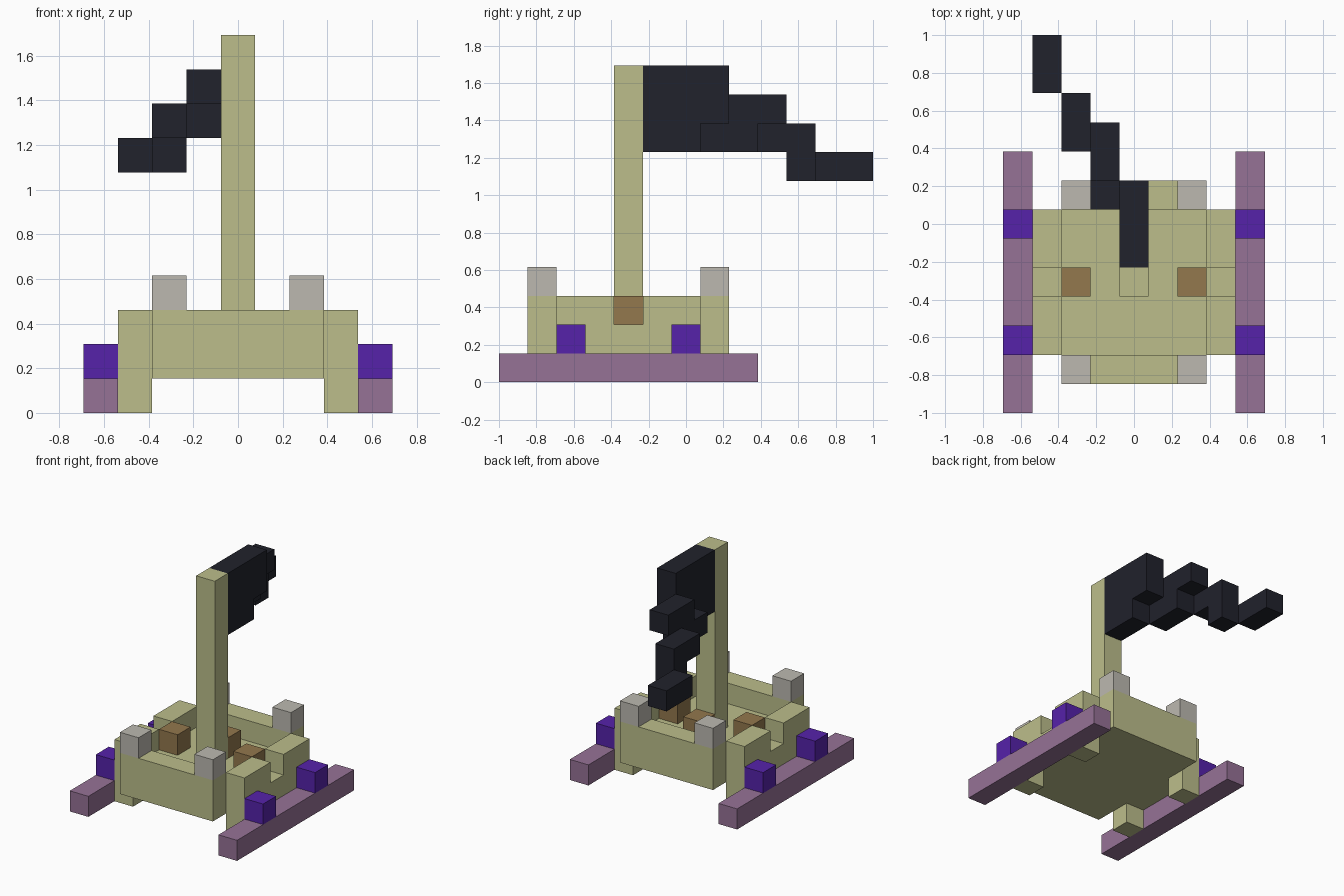
import bpy, bmesh
from mathutils import Vector

if "Cube" in bpy.data.objects:
    bpy.data.objects.remove(bpy.data.objects["Cube"])

U = 2 / 13  # edge length of one block


def material(name, rgb):
    m = bpy.data.materials.new(name)
    m.diffuse_color = (*rgb, 1)
    m.use_nodes = True
    m.node_tree.nodes["Principled BSDF"].inputs["Base Color"].default_value = m.diffuse_color
    return m


WOOD = material("pale_wood", (0.503, 0.515, 0.258))
MAUVE = material("mauve", (0.305, 0.168, 0.305))
VIOLET = material("violet", (0.092, 0.016, 0.402))
BROWN = material("brown", (0.292, 0.188, 0.074))
GREY = material("warm_grey", (0.503, 0.485, 0.434))
BLACK = material("dark_cloth", (0.015, 0.016, 0.025))


def cells(x, y, z):
    """All block cells in inclusive (first, last) ranges."""
    return {(i, j, k) for i in range(x[0], x[1] + 1)
            for j in range(y[0], y[1] + 1) for k in range(z[0], z[1] + 1)}


def blocks(name, solid, mat):
    """Closed skin around a set of unit blocks."""
    bm = bmesh.new()
    for c in solid:
        for axis in range(3):
            for s in (-1, 1):
                n = list(c)
                n[axis] += s
                if tuple(n) in solid:
                    continue
                a, b = Vector(), Vector()
                a[(axis + 1) % 3] = b[(axis + 2) % 3] = 0.5
                mid = Vector((c[0], c[1] - 6, c[2] + 0.5))
                mid[axis] += s * 0.5
                quad = [mid - a - b, mid + a - b, mid + a + b, mid - a + b]
                bm.faces.new([bm.verts.new(p * U) for p in quad[::s]])
    bmesh.ops.remove_doubles(bm, verts=bm.verts, dist=0.001)
    mesh = bpy.data.meshes.new(name)
    bm.to_mesh(mesh)
    bm.free()
    mesh.materials.append(mat)
    ob = bpy.data.objects.new(name, mesh)
    bpy.context.collection.objects.link(ob)
    return ob


# Hull: floor, end walls, notched side walls and short legs
hull = cells((-2, 2), (1, 7), (1, 1)) | cells((-3, 3), (2, 6), (1, 1))
for j in (1, 7):
    hull |= cells((-2, 2), (j, j), (2, 2))
for i in (-3, 3):
    hull |= cells((i, i), (2, 3), (2, 2)) | cells((i, i), (5, 6), (2, 2))
    hull |= {(i, 2, 0), (i, 6, 0)}
blocks("hull", hull, WOOD)

# Mast standing on the floor
blocks("mast", cells((0, 0), (4, 4), (2, 10)), WOOD)

# Runners with the mounts above them, seats, corner posts
for i, side in ((-1, "left"), (1, "right")):
    blocks("runner_" + side, cells((4 * i, 4 * i), (0, 8), (0, 0)), MAUVE)
    for j, end in ((2, "front"), (6, "back")):
        blocks(f"mount_{end}_{side}", {(4 * i, j, 1)}, VIOLET)
    blocks("seat_" + side, {(2 * i, 4, 2)}, BROWN)
    for j, end in ((1, "front"), (7, "back")):
        blocks(f"post_{end}_{side}", {(2 * i, j, 3)}, GREY)
blocks("seat_middle", {(0, 5, 2)}, BROWN)

# Waving flag, stepping sideways and down
flag = cells((0, 0), (5, 7), (8, 10)) - {(0, 7, 8)}
flag |= cells((-1, -1), (8, 9), (9, 9)) | cells((-1, -1), (7, 8), (8, 8))
flag |= cells((-2, -2), (9, 10), (8, 8)) | {(-2, 10, 7)}
flag |= cells((-3, -3), (11, 12), (7, 7))
blocks("flag", flag, BLACK)
